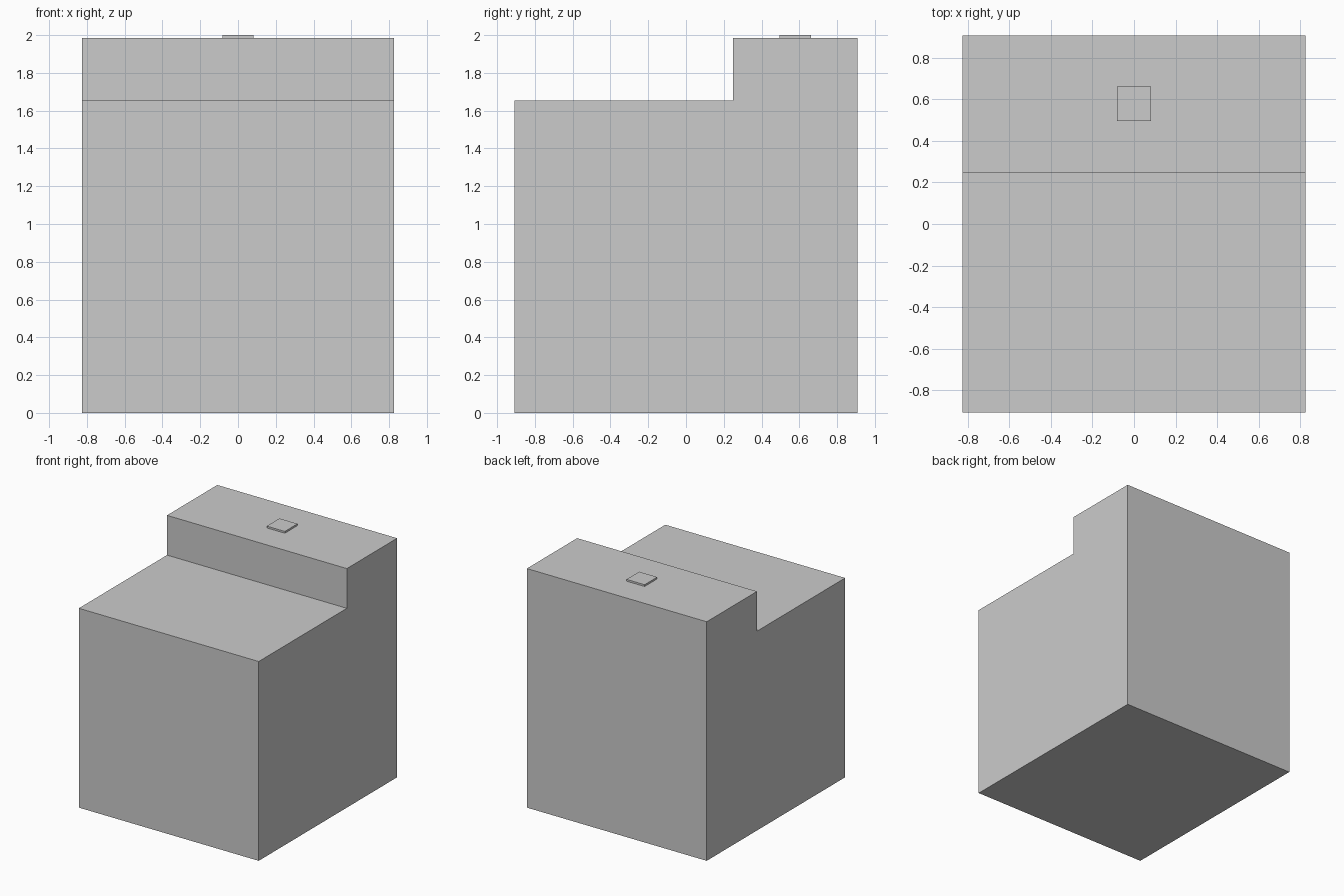
import bpy, bmesh

if "Cube" in bpy.data.objects:
    bpy.data.objects.remove(bpy.data.objects["Cube"])


def extrude_profile(name, points, half_width):
    """Extrude a closed (y, z) profile symmetrically along x."""
    bm = bmesh.new()
    face = bm.faces.new([bm.verts.new((-half_width, y, z)) for y, z in points])
    result = bmesh.ops.extrude_face_region(bm, geom=[face])
    moved = [v for v in result["geom"] if isinstance(v, bmesh.types.BMVert)]
    bmesh.ops.translate(bm, verts=moved, vec=(2 * half_width, 0, 0))
    bmesh.ops.recalc_face_normals(bm, faces=bm.faces)
    mesh = bpy.data.meshes.new(name)
    bm.to_mesh(mesh)
    bm.free()
    obj = bpy.data.objects.new(name, mesh)
    bpy.context.collection.objects.link(obj)
    return obj


# Cabinet block with a raised ledge along the back
front, back, step_y = -0.908, 0.908, 0.248
step_z, top_z = 1.655, 1.985
extrude_profile("stepped_body", [
    (front, 0), (back, 0), (back, top_z),
    (step_y, top_z), (step_y, step_z), (front, step_z),
], 0.826)

# Thin square plate on the ledge
extrude_profile("top_plate", [
    (0.496, top_z), (0.662, top_z), (0.662, 2.0), (0.496, 2.0),
], 0.083)
